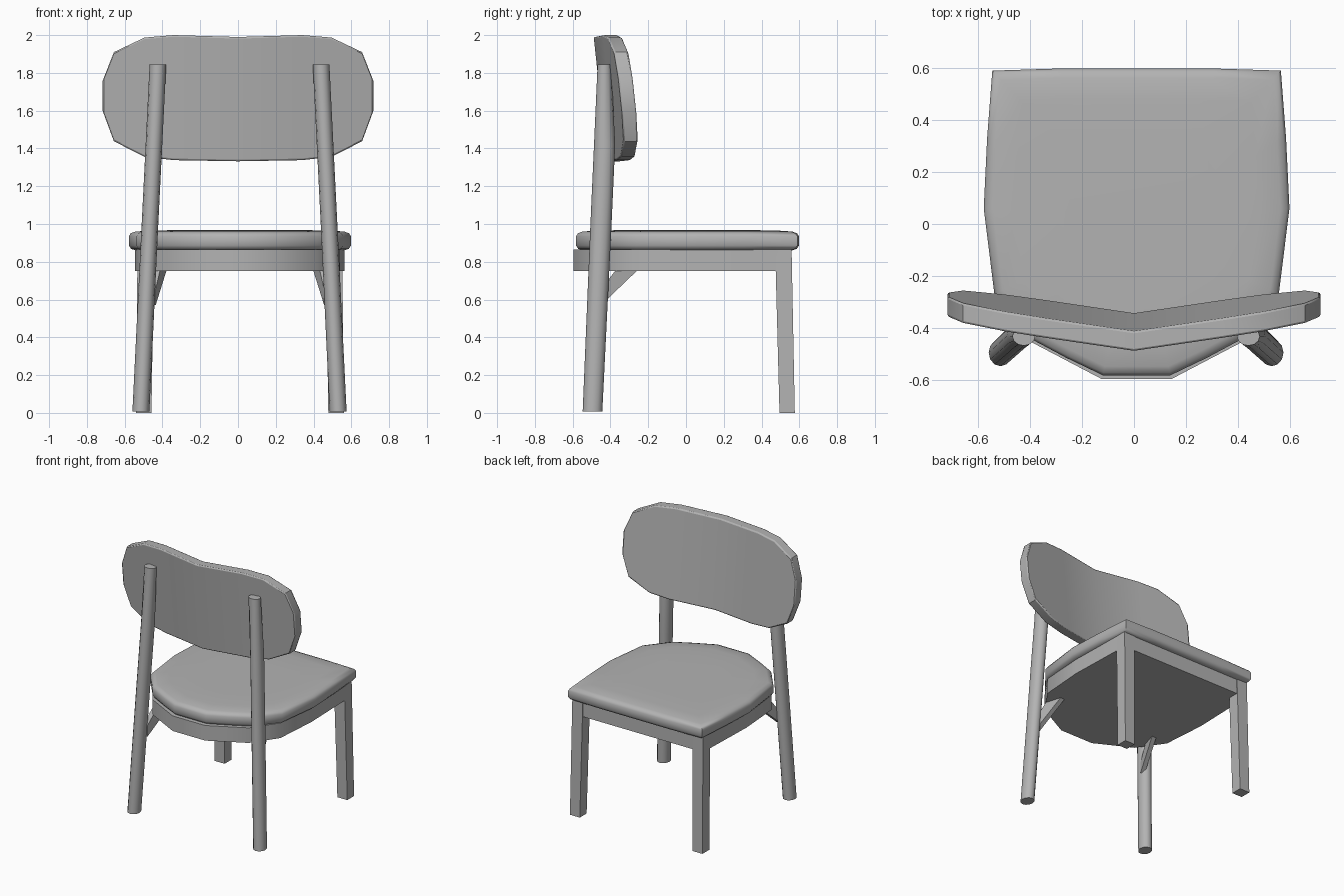
import bpy, bmesh
from math import cos, sin, tau

if "Cube" in bpy.data.objects:
    bpy.data.objects.remove(bpy.data.objects["Cube"])

CX = 0.01  # seat and legs sit slightly off the backrest's centre line

grey = bpy.data.materials.new("dark_grey")
grey.diffuse_color = (0.45, 0.45, 0.45, 1.0)
grey.use_nodes = True
grey.node_tree.nodes["Principled BSDF"].inputs["Base Color"].default_value = grey.diffuse_color


def make(name, verts, faces, bevel=0.0, smooth=None):
    me = bpy.data.meshes.new(name)
    me.from_pydata([tuple(v) for v in verts], [], faces)
    bm = bmesh.new()
    bm.from_mesh(me)
    bmesh.ops.recalc_face_normals(bm, faces=bm.faces)
    bm.to_mesh(me)
    bm.free()
    me.materials.append(grey)
    ob = bpy.data.objects.new(name, me)
    bpy.context.collection.objects.link(ob)
    if bevel:
        m = ob.modifiers.new("bevel", 'BEVEL')
        m.width, m.segments, m.limit_method, m.angle_limit = bevel, 2, 'ANGLE', 0.9
    if smooth:
        bpy.ops.object.select_all(action='DESELECT')
        ob.select_set(True)
        bpy.context.view_layer.objects.active = ob
        bpy.ops.object.shade_smooth_by_angle(angle=smooth)
    return ob


def loft(name, rings, **kw):
    """Skin a stack of equal-length rings and cap both ends."""
    n = len(rings[0])
    verts = [v for r in rings for v in r]
    faces = [(k * n + i, k * n + (i + 1) % n, (k + 1) * n + (i + 1) % n, (k + 1) * n + i)
             for k in range(len(rings) - 1) for i in range(n)]
    faces += [tuple(range(n))[::-1], tuple(range(len(verts) - n, len(verts)))]
    return make(name, verts, faces, **kw)


def rect(x0, x1, y0, y1, z):
    return [(x0, y0, z), (x1, y0, z), (x1, y1, z), (x0, y1, z)]


def circle_ring(cx, cy, z, rx, ry, n=12):
    return [(cx + rx * cos(tau * i / n), cy + ry * sin(tau * i / n), z) for i in range(n)]


def mirrored(half):
    """Close a half outline (x > 0, front to back) across the centre."""
    return half + [(-x, y) for x, y in reversed(half)]


def inset(pts, d):
    """Pull an outline inward by roughly d on each axis."""
    return [(x * (1 - d / 0.585), y * (1 - d / 0.59)) for x, y in pts]


# Seat cushion with rounded rim
seat = mirrored([(0.3, 0.598), (0.555, 0.59), (0.575, 0.33), (0.588, 0.06), (0.547, -0.27),
                 (0.41, -0.44), (0.27, -0.515), (0.13, -0.582)])
profile = [(0.861, 0.035), (0.868, 0.012), (0.886, 0.0), (0.935, 0.0),
           (0.951, 0.010), (0.960, 0.035), (0.966, 0.12), (0.968, 0.3)]
loft("seat_cushion", [[(x + CX, y, z) for x, y in inset(seat, d)] for z, d in profile], smooth=1.1)

# Apron below the cushion
apron = mirrored([(0.54, 0.555), (0.555, 0.06), (0.53, -0.27), (0.40, -0.457), (0.135, -0.596)])
loft("seat_apron", [[(x + CX, y, z) for x, y in apron] for z in (0.752, 0.865)], smooth=0.6)

# Backrest: columns of (x, bottom z, top z), bent at the middle and leaning back
cols = [(0.0, 1.332, 1.990), (0.34, 1.338, 2.0), (0.495, 1.356, 1.987),
        (0.657, 1.438, 1.910), (0.717, 1.6, 1.757)]
cols = [(-x, b, t) for x, b, t in reversed(cols[1:])] + cols


def back_point(x, z, offset):
    return (x, -0.343 - 0.107 * (z - 1.34) + 0.15 * abs(x) - offset, z)


loft("backrest", [[back_point(x, b, 0), back_point(x, t, 0),
                   back_point(x, t, 0.076), back_point(x, b, 0.076)] for x, b, t in cols],
     bevel=0.008, smooth=0.6)

for side, s in (("left", -1), ("right", 1)):
    # Square front legs
    loft(f"front_leg_{side}", [rect(CX + s * 0.468, CX + s * 0.55, 0.495, 0.576, 0.0),
                               rect(CX + s * 0.455, CX + s * 0.542, 0.472, 0.559, 0.866)])
    # Round, splayed rear legs that carry the backrest
    loft(f"rear_leg_{side}", [circle_ring(CX * 0.8 + s * x, y, z, rx, ry) for x, y, z, rx, ry in
                              [(0.522, -0.495, 0.008, 0.045, 0.052),
                               (0.474, -0.45, 1.0, 0.044, 0.056),
                               (0.453, -0.431, 1.42, 0.044, 0.056),
                               (0.432, -0.432, 1.845, 0.044, 0.036)]], smooth=0.7)
    # Slanted braces between rear legs and apron
    brace = [(-0.45, 0.57), (-0.26, 0.752), (-0.26, 0.765), (-0.365, 0.765), (-0.45, 0.655)]
    loft(f"brace_{side}", [[(CX + s * (w - 0.3 * (y + 0.42)), y, z) for y, z in brace]
                           for w in (0.437, 0.472)])
